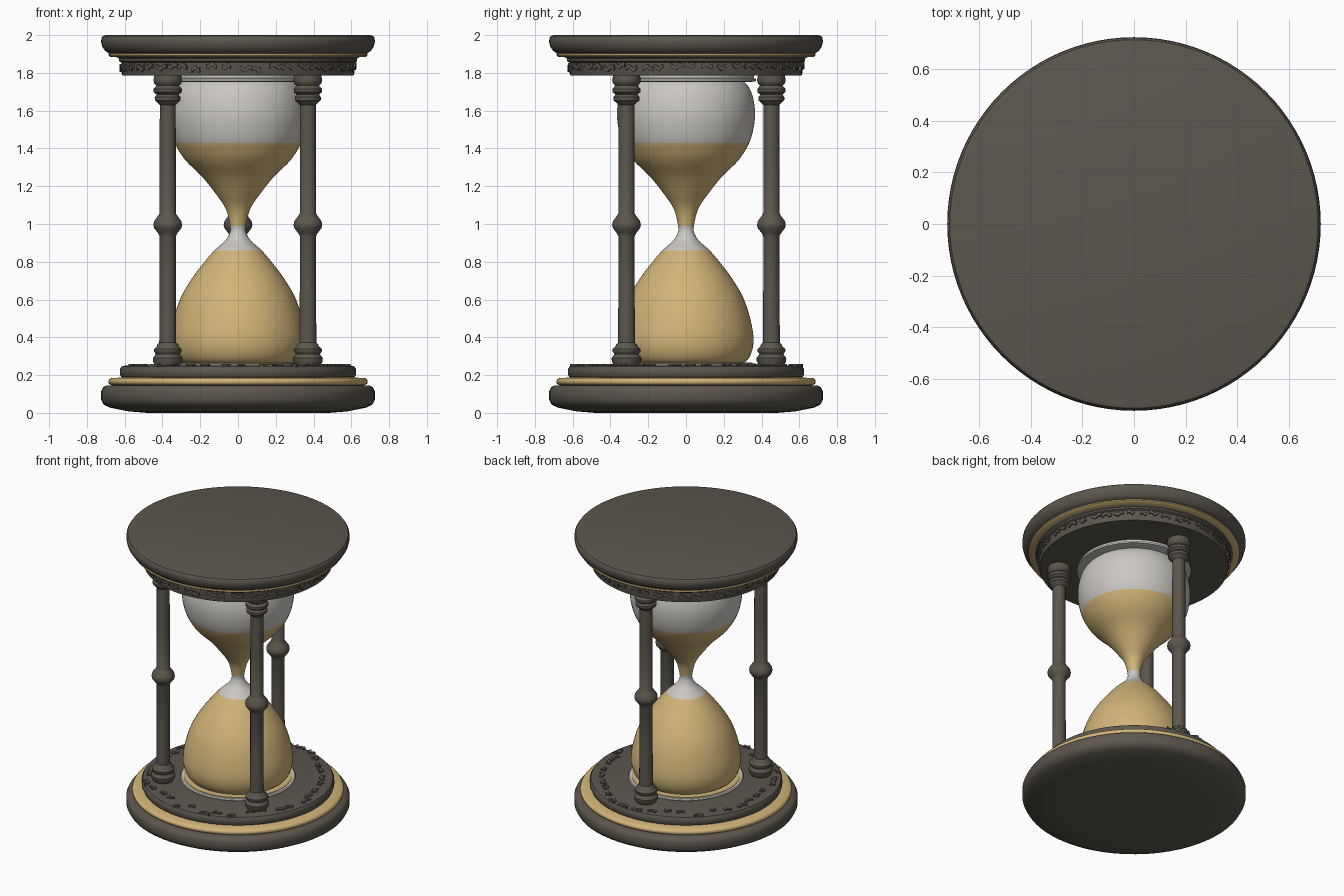
import bpy, bmesh, math, random

if "Cube" in bpy.data.objects:
    bpy.data.objects.remove(bpy.data.objects["Cube"])
random.seed(4)


def material(name, rgb):
    m = bpy.data.materials.new(name)
    lin = [((c / 255 + 0.055) / 1.055) ** 2.4 for c in rgb]
    m.diffuse_color = (*lin, 1)
    m.use_nodes = True
    m.node_tree.nodes["Principled BSDF"].inputs["Base Color"].default_value = m.diffuse_color
    return m


DARK = material("dark_wood", (92, 87, 78))
SAND = material("sand_gold", (209, 180, 120))
GLASS = material("pale_glass", (203, 200, 195))


def finish(name, bm, mats, angle=40):
    bmesh.ops.recalc_face_normals(bm, faces=bm.faces)
    me = bpy.data.meshes.new(name)
    bm.to_mesh(me)
    bm.free()
    ob = bpy.data.objects.new(name, me)
    bpy.context.collection.objects.link(ob)
    for m in mats:
        me.materials.append(m)
    bpy.ops.object.select_all(action='DESELECT')
    ob.select_set(True)
    bpy.context.view_layer.objects.active = ob
    bpy.ops.object.shade_smooth_by_angle(angle=math.radians(angle))
    return ob


def lathe(name, profile, mats, n=96, loc=(0, 0), rule=None, closed=False):
    """Spin (radius, z) points about a vertical axis at loc; ends are capped."""
    bm = bmesh.new()
    rings = []
    for r, z in profile:
        rings.append([bm.verts.new((loc[0] + r * math.cos(math.tau * i / n),
                                    loc[1] + r * math.sin(math.tau * i / n), z))
                      for i in range(n)])
    pairs = list(zip(rings, rings[1:]))
    if closed:
        pairs.append((rings[-1], rings[0]))
    else:
        bm.faces.new(rings[0])
        bm.faces.new(rings[-1])
    for a, b in pairs:
        for i in range(n):
            j = (i + 1) % n
            bm.faces.new((a[i], a[j], b[j], b[i]))
    if rule:
        for f in bm.faces:
            f.material_index = rule(f.calc_center_median().z)
    return finish(name, bm, mats)


def catmull(pts, steps=5):
    out = []
    for i in range(len(pts) - 1):
        p = [pts[max(i - 1, 0)], pts[i], pts[i + 1], pts[min(i + 2, len(pts) - 1)]]
        for s in range(steps):
            t = s / steps
            out.append(tuple(0.5 * (2 * b + (c - a) * t + (2 * a - 5 * b + 4 * c - d) * t * t
                                    + (3 * b - a - 3 * c + d) * t ** 3)
                             for a, b, c, d in zip(*p)))
    return out + [pts[-1]]


# base: thick rounded disc, gilt band, step
lathe("base_disc", [(0.48, 0.0), (0.58, 0.008), (0.68, 0.028), (0.712, 0.045), (0.725, 0.07),
                    (0.725, 0.115), (0.715, 0.135), (0.695, 0.145), (0.64, 0.148)], [DARK])
lathe("base_gilt_band", [(0.64, 0.146), (0.675, 0.148), (0.685, 0.157), (0.687, 0.167),
                         (0.683, 0.178), (0.672, 0.185), (0.60, 0.187)], [SAND])
lathe("base_step", [(0.60, 0.185), (0.618, 0.19), (0.625, 0.205), (0.625, 0.232),
                    (0.616, 0.246), (0.60, 0.25)], [DARK])

# top: step, gilt band, thick rounded disc
lathe("top_step", [(0.612, 1.785), (0.616, 1.80), (0.618, 1.855), (0.63, 1.862),
                   (0.63, 1.875), (0.65, 1.888)], [DARK])
lathe("top_gilt_band", [(0.62, 1.882), (0.675, 1.884), (0.686, 1.892), (0.684, 1.901),
                        (0.66, 1.906)], [SAND])
lathe("top_disc", [(0.64, 1.898), (0.685, 1.904), (0.705, 1.918), (0.719, 1.94), (0.725, 1.965),
                   (0.723, 1.984), (0.715, 1.996), (0.70, 2.0)], [DARK])


# carved relief: short curved strips around both steps
def strip(bm, a0, a1, inner, outer, z0, z1, wave=0.0, wave_z=0.0):
    steps, rows = 8, []
    ph = random.uniform(0, 6)
    for i in range(steps + 1):
        a = a0 + (a1 - a0) * i / steps
        d = math.sin(ph + i * 0.9)
        rows.append([bm.verts.new(((r + wave * d) * math.cos(a), (r + wave * d) * math.sin(a),
                                   z + wave_z * d))
                     for r, z in ((inner, z0), (outer, z0), (outer, z1), (inner, z1))])
    bm.faces.new(rows[0])
    bm.faces.new(rows[-1])
    for p, q in zip(rows, rows[1:]):
        for k in range(4):
            bm.faces.new((p[k], p[(k + 1) % 4], q[(k + 1) % 4], q[k]))


bm = bmesh.new()
for i in range(36):
    a = math.tau * i / 36 + random.uniform(-0.03, 0.03)
    r = random.choice((0.545, 0.575, 0.60))
    strip(bm, a, a + random.uniform(0.07, 0.13), r - 0.012, r + 0.012, 0.24, 0.259, wave=0.008)
finish("base_carving", bm, [DARK])

bm = bmesh.new()
for i in range(48):
    a = math.tau * i / 48 + random.uniform(-0.02, 0.02)
    z = random.uniform(1.818, 1.84)
    strip(bm, a, a + random.uniform(0.07, 0.12), 0.60, 0.627, z - 0.01, z + 0.012, wave_z=0.008)
finish("top_carving", bm, [DARK])

# glass bulbs with sand, one surface coloured by height
bulb = [(0.29, 0.258), (0.325, 0.28), (0.35, 0.33), (0.357, 0.40), (0.34, 0.50), (0.303, 0.61),
        (0.245, 0.71), (0.185, 0.79), (0.125, 0.86), (0.07, 0.91), (0.045, 0.95), (0.042, 0.99),
        (0.065, 1.08), (0.118, 1.16), (0.19, 1.25), (0.28, 1.34), (0.335, 1.43), (0.36, 1.52),
        (0.365, 1.60), (0.352, 1.68), (0.325, 1.735), (0.29, 1.765)]


def fill(z):
    return 1 if z < 0.86 or 0.985 < z < 1.43 else 0


lathe("glass_bulbs", catmull(bulb), [GLASS, SAND], n=80, rule=fill)

# seats that hold the glass
lathe("lower_glass_seat", [(0.25, 0.245), (0.37, 0.245), (0.373, 0.255), (0.368, 0.262),
                           (0.25, 0.262)], [GLASS], closed=True)
lathe("lower_sand_seat", [(0.25, 0.255), (0.352, 0.255), (0.352, 0.266), (0.25, 0.266)],
      [SAND], closed=True)
lathe("upper_glass_seat", [(0.25, 1.79), (0.36, 1.79), (0.36, 1.772), (0.37, 1.768),
                           (0.37, 1.756), (0.345, 1.752), (0.25, 1.752)], [GLASS], closed=True)

# three turned columns
column = [(0.06, 0.235), (0.066, 0.252), (0.077, 0.27), (0.079, 0.29), (0.066, 0.308),
          (0.064, 0.313), (0.074, 0.325), (0.074, 0.337), (0.058, 0.352), (0.056, 0.362),
          (0.045, 0.372), (0.043, 0.65), (0.043, 0.935), (0.05, 0.95), (0.072, 0.978),
          (0.076, 0.995), (0.072, 1.015), (0.05, 1.045), (0.043, 1.057), (0.043, 1.35),
          (0.042, 1.63), (0.052, 1.64), (0.068, 1.655), (0.069, 1.672), (0.058, 1.685),
          (0.074, 1.698), (0.075, 1.715), (0.06, 1.732), (0.072, 1.745), (0.076, 1.762),
          (0.07, 1.79)]
for name, x, y in (("left", -0.372, -0.315), ("right", 0.37, -0.315), ("back", 0.0, 0.452)):
    lathe(name + "_column", column, [DARK], n=32, loc=(x, y))
